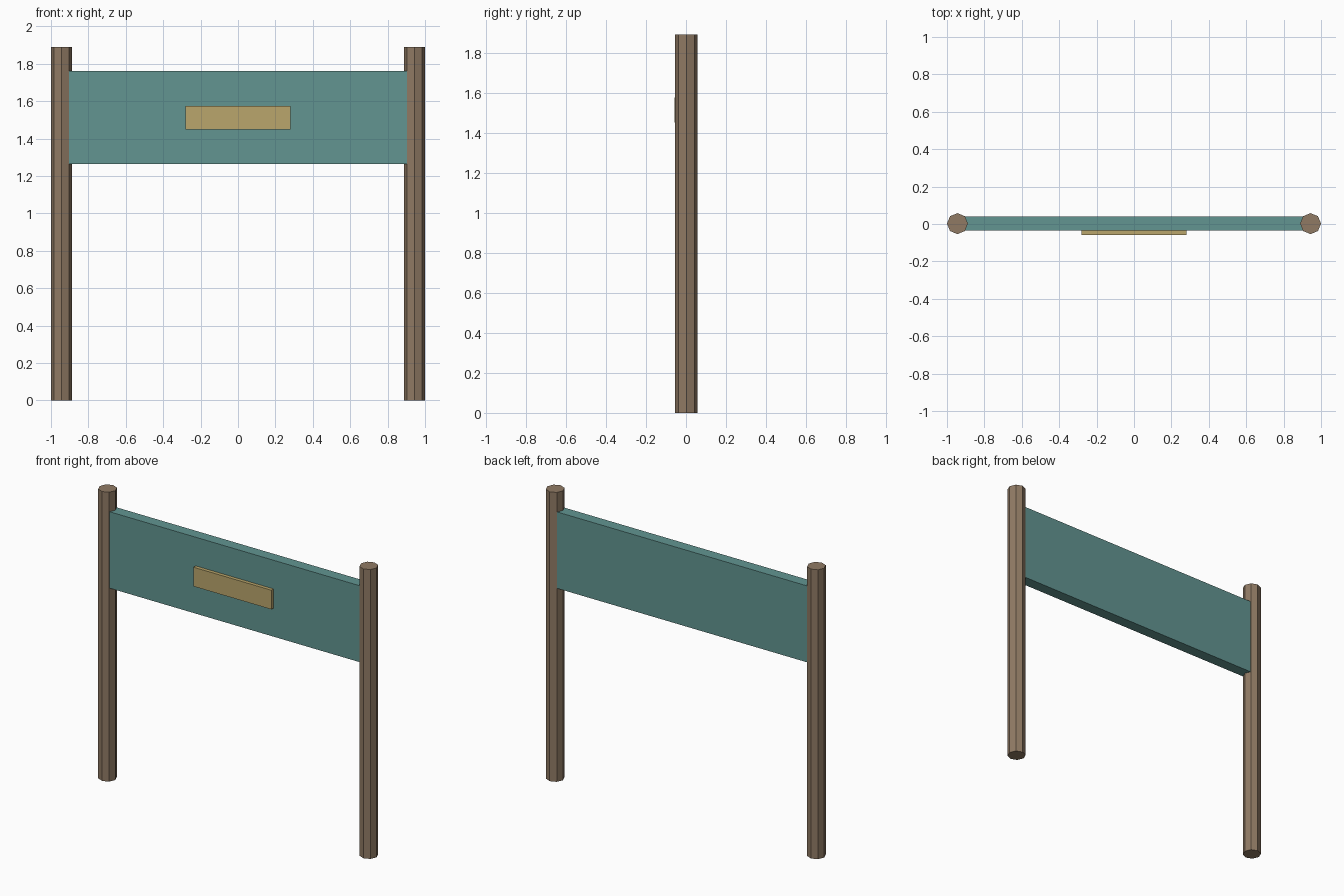
import bpy
import math

if "Cube" in bpy.data.objects:
    bpy.data.objects.remove(bpy.data.objects["Cube"])


def material(name, srgb):
    mat = bpy.data.materials.new(name)
    mat.diffuse_color = [((c / 255 + 0.055) / 1.055) ** 2.4 for c in srgb] + [1.0]
    mat.use_nodes = True
    mat.node_tree.nodes["Principled BSDF"].inputs["Base Color"].default_value = mat.diffuse_color
    return mat


wood = material("brown wood", (144, 122, 100))
teal = material("muted teal", (98, 149, 145))
gold = material("dull gold", (186, 166, 108))

POST_X, POST_R, HEIGHT, MID_Y = 0.944, 0.056, 1.89, 0.002


def box(name, low, high, mat):
    centre = [(a + b) / 2 for a, b in zip(low, high)]
    bpy.ops.mesh.primitive_cube_add(size=1, location=centre)
    obj = bpy.context.object
    obj.name = name
    obj.scale = [b - a for a, b in zip(low, high)]
    bpy.ops.object.transform_apply(location=False, rotation=False, scale=True)
    obj.data.materials.append(mat)


# Eight-sided posts
for side, label in ((-1, "left"), (1, "right")):
    bpy.ops.mesh.primitive_cylinder_add(vertices=8, radius=POST_R, depth=HEIGHT,
                                        location=(side * POST_X, MID_Y, HEIGHT / 2))
    post = bpy.context.object
    post.name = label + "_post"
    post.data.materials.append(wood)

# Sign board, its ends buried in the posts
box("board", (-POST_X, MID_Y - 0.037, 1.263), (POST_X, MID_Y + 0.037, 1.762), teal)

# Raised plaque on the front
box("plaque", (-0.282, -0.058, 1.45), (0.282, MID_Y - 0.037, 1.575), gold)
